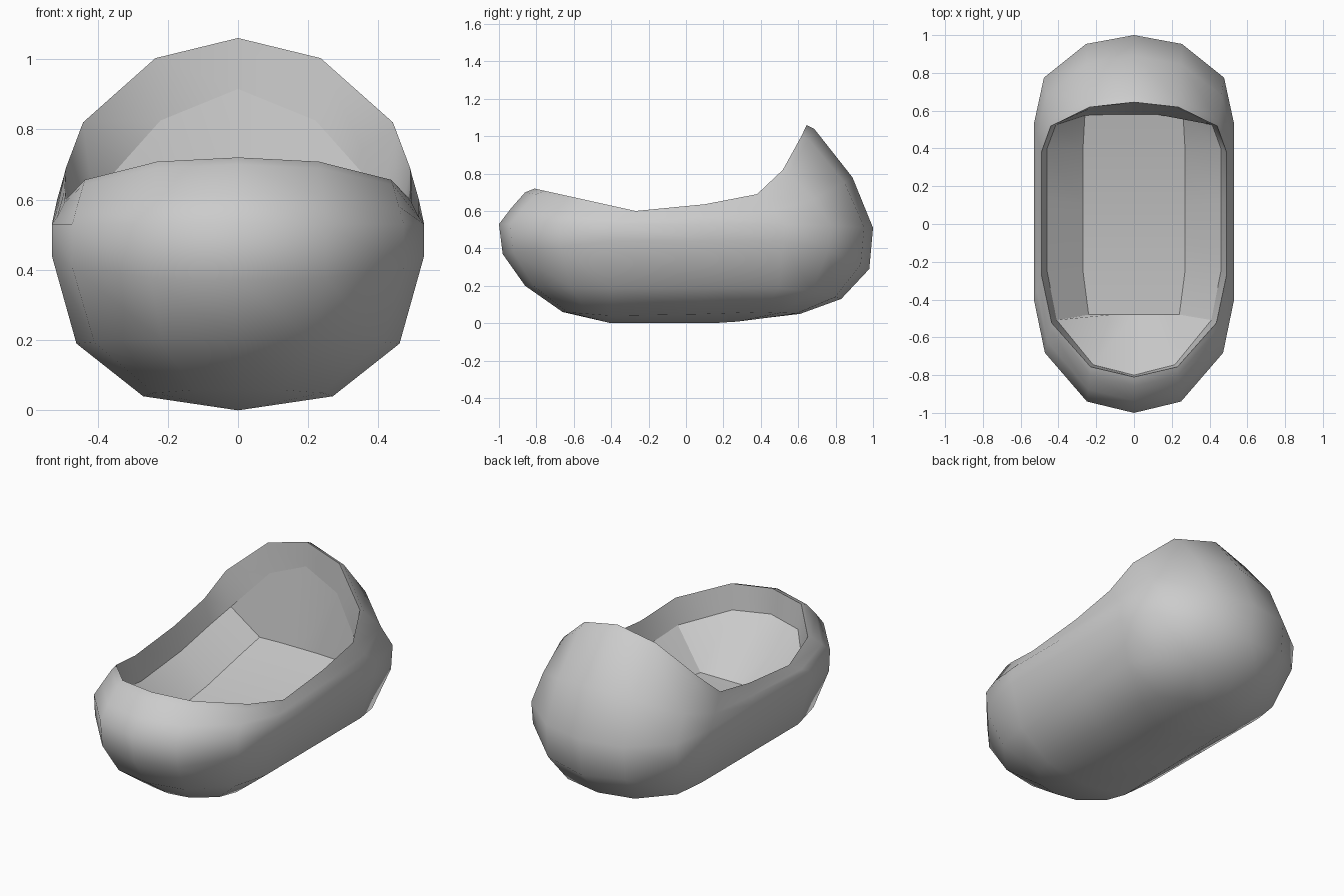
import bpy, bmesh, math

if "Cube" in bpy.data.objects:
    bpy.data.objects.remove(bpy.data.objects["Cube"])

# Half outline of one ring: (width fraction, which end, fraction of the end cap)
HALF = [(0, 'f', 1), (.47, 'f', .9), (.89, 'f', .47), (1, 'f', 0), (1, 'm', 0),
        (1, 'b', 0), (.9, 'b', .52), (.48, 'b', .9), (0, 'b', 1)]


def mirrored(half):
    """Close a half outline by mirroring it across x = 0."""
    return half + [(-x, y, z) for x, y, z in reversed(half[1:-1])]


def ring(w, ysf, yf, ysb, yb, zsf, zf, zsb, zb, power=1.6):
    """Capsule loop; s = shoulder, f = front tip, b = back tip."""
    pts = []
    for u, end, t in HALF:
        if end == 'f':
            y, z = ysf + (yf - ysf) * t, zsf + (zf - zsf) * t
        elif end == 'm':
            y, z = ysf + (ysb - ysf) * .57, zsf + (zsb - zsf) * .4
        else:
            y, z = ysb + (yb - ysb) * t, zsb + (zb - zsb) * t ** power
        pts.append((u * w, y, z))
    return mirrored(pts)


def loft(name, rings, angle, cap=False):
    bm = bmesh.new()
    loops = [[bm.verts.new(p) for p in r] for r in rings]
    n = len(loops[0])
    for a, b in zip(loops, loops[1:]):
        for i in range(n):
            j = (i + 1) % n
            bm.faces.new((a[i], b[i], b[j], a[j]))
    if cap:  # strips across the last loop, joining mirrored points
        c = loops[-1]
        for i in range(n // 2):
            quad = [c[i], c[i + 1], c[-i - 1], c[-i % n]]
            bm.faces.new(list(dict.fromkeys(quad)))
    bmesh.ops.remove_doubles(bm, verts=bm.verts[:], dist=1e-4)
    bmesh.ops.recalc_face_normals(bm, faces=bm.faces[:])
    # open bowl: lowest face decides the direction (shell down, liner up)
    low = min(bm.faces, key=lambda f: f.calc_center_median().z)
    if (low.normal.z > 0) != cap:
        bmesh.ops.reverse_faces(bm, faces=bm.faces[:])
    me = bpy.data.meshes.new(name)
    bm.to_mesh(me)
    bm.free()
    ob = bpy.data.objects.new(name, me)
    bpy.context.collection.objects.link(ob)
    bpy.ops.object.select_all(action='DESELECT')
    ob.select_set(True)
    bpy.context.view_layer.objects.active = ob
    bpy.ops.object.shade_smooth_by_angle(angle=math.radians(angle))
    return ob


# Edge where the inner wall meets the liner
liner_edge = ring(.46, -.25, -.80, .40, .64, .45, .57, .54, .915, 2.6)

# Outer shell: inner lip, rim, then down to the bottom keel
loft("shell", [
    liner_edge,
    ring(.49, -.27, -.81, .38, .645, .60, .72, .69, 1.06),
    ring(.495, -.29, -.86, .40, .685, .59, .70, .67, 1.04),
    ring(.515, -.35, -.935, .46, .89, .55, .615, .60, .78),
    ring(.53, -.40, -1.0, .53, 1.0, .53, .53, .53, .51),
    ring(.53, -.40, -.98, .52, .98, .44, .37, .44, .29),
    ring(.46, -.40, -.86, .50, .83, .19, .20, .19, .13),
    ring(.27, -.40, -.66, .40, .61, .04, .06, .06, .05),
    ring(0, -.40, -.40, .14, .40, 0, 0, 0, .025),
], 60)

# Faceted liner: sloping walls and a floor rising to the back
floor_half = [(0, -.48), (.12, -.48), (.24, -.48), (.27, -.25), (.27, .1),
              (.27, .4), (.26, .575), (.12, .58), (0, .58)]
floor = mirrored([(x, y, .28 + .17 * ((y + .48) / 1.06) ** 1.7) for x, y in floor_half])
loft("liner", [liner_edge, floor], 30, cap=True)
